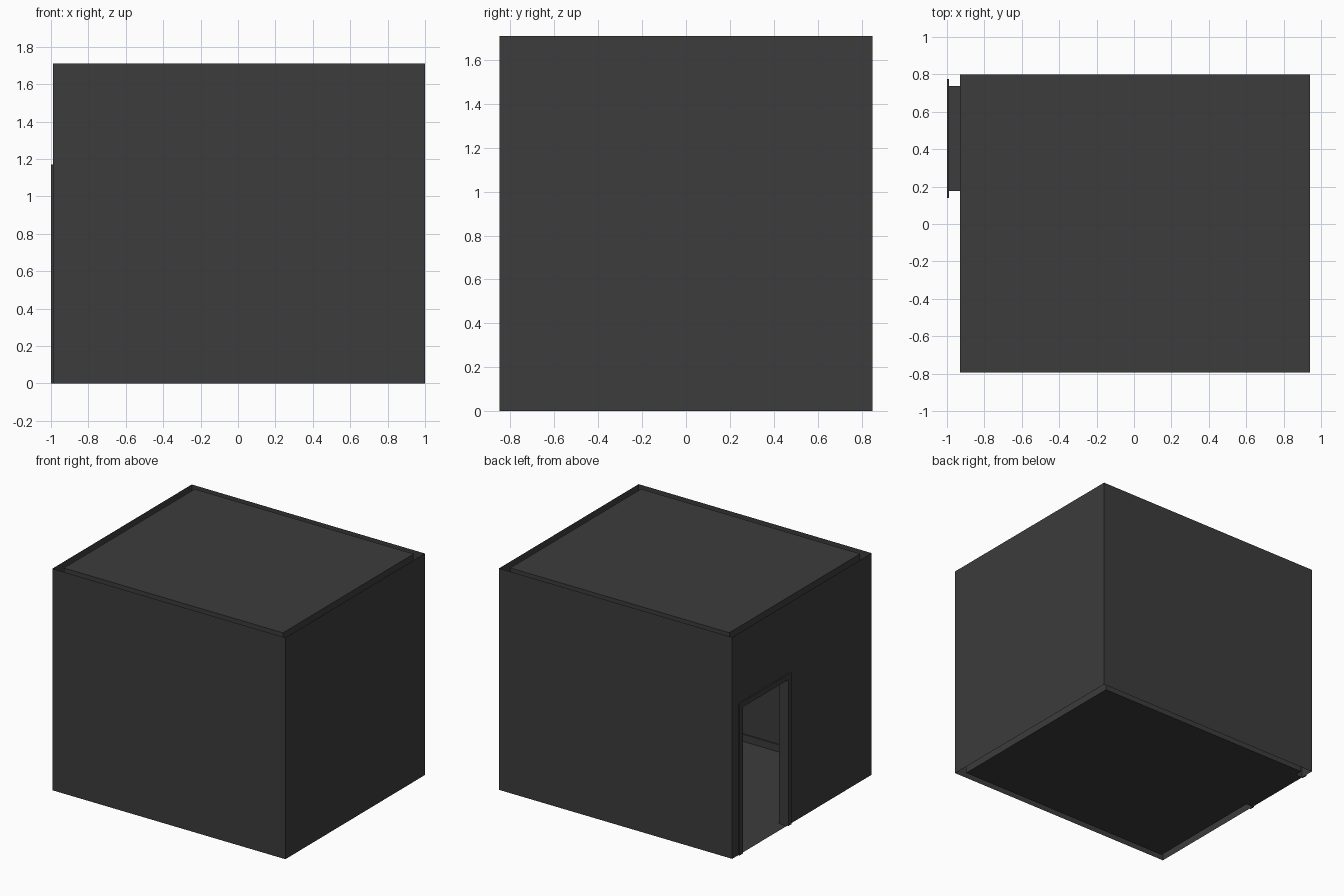
import bpy
import bmesh

if "Cube" in bpy.data.objects:
    bpy.data.objects.remove(bpy.data.objects["Cube"])

H = 1.71                                   # wall height
OUT = (-0.99, 1.0, -0.85, 0.85)            # outer shell: x0, x1, y0, y1
INN = (-0.93, 0.94, -0.795, 0.80)          # inner shell
DY0, DY1, DZ = 0.18, 0.735, 1.13           # door opening

dark = bpy.data.materials.new("dark_grey")
dark.diffuse_color = (0.045, 0.045, 0.045, 1)
dark.use_nodes = True
dark.node_tree.nodes["Principled BSDF"].inputs["Base Color"].default_value = dark.diffuse_color


def finish(name, bm):
    me = bpy.data.meshes.new(name)
    bm.to_mesh(me)
    bm.free()
    me.materials.append(dark)
    ob = bpy.data.objects.new(name, me)
    bpy.context.collection.objects.link(ob)
    return ob


def quad(bm, *pts):
    bm.faces.new([bm.verts.new(p) for p in pts])


def boxes(name, items):
    """One object from several (x0, x1, y0, y1, z0, z1) boxes."""
    bm = bmesh.new()
    for x0, x1, y0, y1, z0, z1 in items:
        for v in bmesh.ops.create_cube(bm, size=1)["verts"]:
            v.co.x = x1 if v.co.x > 0 else x0
            v.co.y = y1 if v.co.y > 0 else y0
            v.co.z = z1 if v.co.z > 0 else z0
    return finish(name, bm)


def shell(name, rect, inward):
    """Four single-sided walls, the left one with a door opening."""
    x0, x1, y0, y1 = rect
    bm = bmesh.new()
    for a, b in (((x0, y0), (x1, y0)), ((x1, y0), (x1, y1)), ((x1, y1), (x0, y1))):
        quad(bm, (*a, 0), (*b, 0), (*b, H), (*a, H))
    for ya, yb, z in ((y1, DY1, 0), (DY1, DY0, DZ), (DY0, y0, 0)):
        quad(bm, (x0, ya, z), (x0, yb, z), (x0, yb, H), (x0, ya, H))
    if inward:
        bmesh.ops.reverse_faces(bm, faces=bm.faces[:])
    return finish(name, bm)


# Walls
shell("outer_walls", OUT, False)
shell("inner_walls", INN, True)

# Floor with threshold, ceiling
ix0, ix1, iy0, iy1 = INN
bm = bmesh.new()
quad(bm, (ix0, iy0, 0), (ix1, iy0, 0), (ix1, iy1, 0), (ix0, iy1, 0))
quad(bm, (OUT[0], DY0, 0), (ix0, DY0, 0), (ix0, DY1, 0), (OUT[0], DY1, 0))
finish("floor", bm)
bm = bmesh.new()
quad(bm, (ix0, iy0, H), (ix0, iy1, H), (ix1, iy1, H), (ix1, iy0, H))
finish("ceiling", bm)

# Door lining through the wall thickness
t = 0.008
boxes("door_lining", [
    (OUT[0], ix0, DY0 - t / 2, DY0 + t / 2, 0, DZ),
    (OUT[0], ix0, DY1 - t / 2, DY1 + t / 2, 0, DZ),
    (OUT[0], ix0, DY0, DY1, DZ - t, DZ)])

# Casing on both faces of the door wall
w = 0.04
for name, x0, x1 in (("outer_casing", -1.0, OUT[0]), ("inner_casing", ix0, ix0 + 0.01)):
    boxes(name, [
        (x0, x1, DY0 - w, DY0, 0, DZ + w),
        (x0, x1, DY1, DY1 + w, 0, DZ + w),
        (x0, x1, DY0, DY1, DZ, DZ + w)])

# Skirting around the room, broken at the door
s, h = 0.01, 0.055
boxes("skirting", [
    (ix0, ix1, iy0, iy0 + s, 0, h),
    (ix0, ix1, iy1 - s, iy1, 0, h),
    (ix1 - s, ix1, iy0 + s, iy1 - s, 0, h),
    (ix0, ix0 + s, iy0 + s, DY0 - w, 0, h),
    (ix0, ix0 + s, DY1 + w, iy1 - s, 0, h)])
